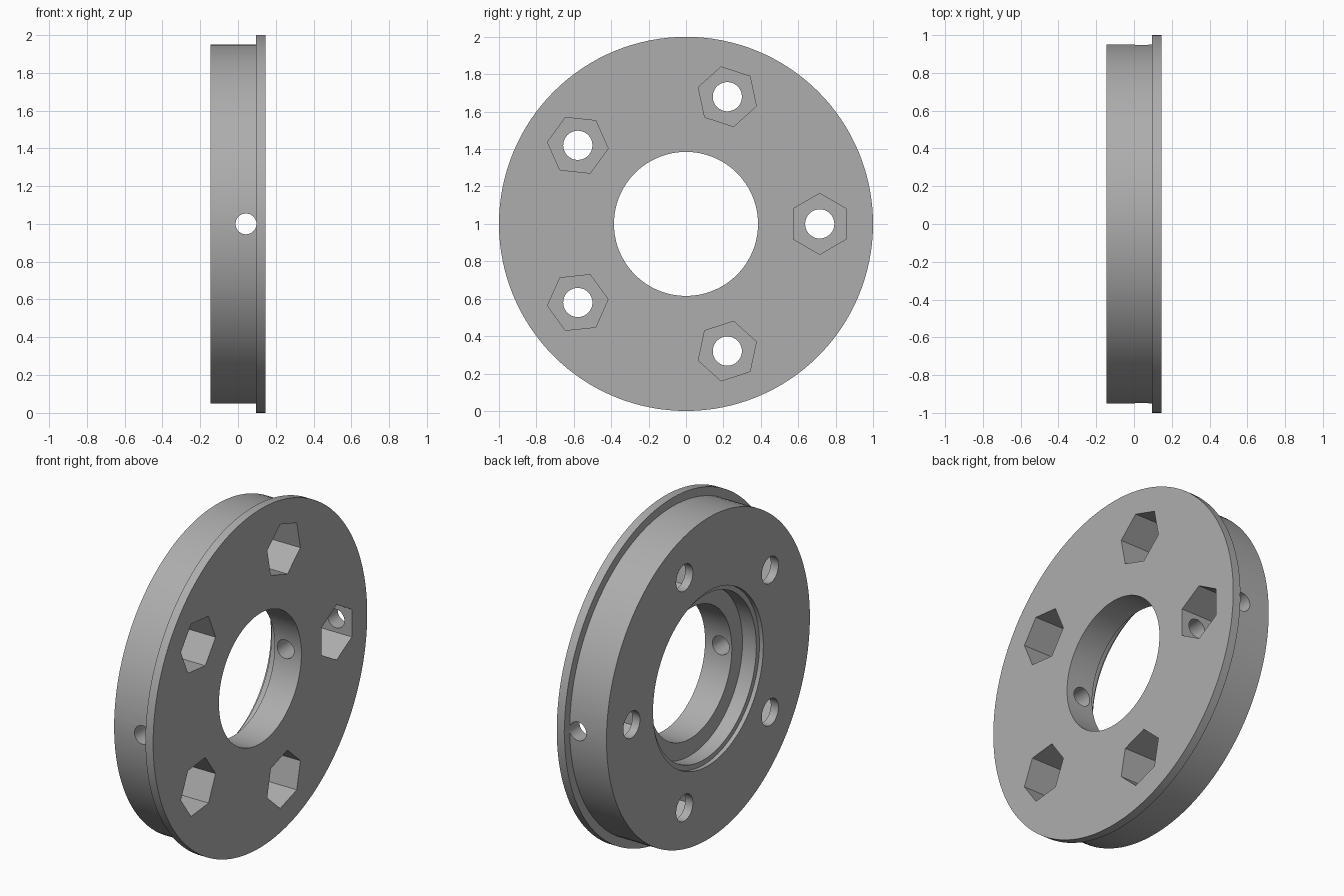
import bpy
import bmesh
import math
from mathutils import Matrix, Vector

cube = bpy.data.objects.get("Cube")
if cube:
    bpy.data.objects.remove(cube)

# Single flat grey
grey = bpy.data.materials.new("plain grey")
grey.use_nodes = True
colour = (0.42, 0.42, 0.42, 1)
grey.diffuse_color = colour
grey.node_tree.nodes["Principled BSDF"].inputs["Base Color"].default_value = colour

CENTRE = Vector((0, 0, 1))
BACK, FRONT = -0.145, 0.145


def make_object(name, bm):
    bmesh.ops.recalc_face_normals(bm, faces=bm.faces)
    mesh = bpy.data.meshes.new(name)
    bm.to_mesh(mesh)
    bm.free()
    mesh.materials.append(grey)
    obj = bpy.data.objects.new(name, mesh)
    bpy.context.collection.objects.link(obj)
    return obj


def lathe(name, profile, steps=128):
    """Spin a closed (x, radius) loop about the wheel axis."""
    bm = bmesh.new()
    rings = []
    for i in range(steps):
        a = math.tau * i / steps
        rings.append([bm.verts.new(CENTRE + Vector((x, r * math.cos(a), r * math.sin(a))))
                      for x, r in profile])
    n = len(profile)
    for i, ring in enumerate(rings):
        nxt = rings[(i + 1) % steps]
        for j in range(n):
            k = (j + 1) % n
            bm.faces.new((ring[j], ring[k], nxt[k], nxt[j]))
    return make_object(name, bm)


def add_prism(bm, sides, radius, x0, x1, matrix):
    """Prism along local x with a corner pointing along local z."""
    place = (matrix @ Matrix.Translation(((x0 + x1) / 2, 0, 0))
             @ Matrix.Rotation(math.pi / 2, 4, 'Y'))
    # quarter turn puts a corner at the top whatever the side count
    place = place @ Matrix.Rotation(math.pi / 2 if sides == 6 else 0, 4, 'Z')
    verts = bmesh.ops.create_cone(bm, cap_ends=True, segments=sides, radius1=radius,
                                  radius2=radius, depth=x1 - x0, matrix=place)["verts"]
    return verts


def cut(target, name, bm):
    cutter = make_object(name, bm)
    cutter.hide_render = True
    cutter.hide_viewport = True
    mod = target.modifiers.new(name, 'BOOLEAN')
    mod.operation = 'DIFFERENCE'
    mod.solver = 'EXACT'
    mod.object = cutter


# Flanged ring with a stepped recess at the back of the bore
ring = lathe("flanged_ring", [
    (FRONT, 0.385), (FRONT, 1.0), (0.095, 1.0), (0.095, 0.95), (BACK, 0.95),
    (BACK, 0.515), (-0.12, 0.515), (-0.12, 0.485), (-0.03, 0.485), (-0.03, 0.385)])

# Five bolt holes and hexagonal nut pockets
holes, pockets = bmesh.new(), bmesh.new()
for i in range(5):
    spot = (Matrix.Translation(CENTRE) @ Matrix.Rotation(math.tau * i / 5, 4, 'X')
            @ Matrix.Translation((0, 0.715, 0)))
    add_prism(holes, 48, 0.078, -0.3, 0.3, spot)
    # turn the hexagon so two corners lie across the radius
    verts = add_prism(pockets, 6, 0.163, -0.095, 0.3, Matrix.Identity(4))
    top = max(v.co.z for v in verts)
    if top < 0.16:
        bmesh.ops.rotate(pockets, verts=verts, cent=(0, 0, 0),
                         matrix=Matrix.Rotation(math.pi / 6, 3, 'X'))
    bmesh.ops.transform(pockets, matrix=spot, verts=verts)
cut(ring, "bolt_hole_cutter", holes)
cut(ring, "nut_pocket_cutter", pockets)

# Cross hole running through the ring from front to back
cross = bmesh.new()
add_prism(cross, 48, 0.055, -1.2, 1.2,
          Matrix.Translation(CENTRE + Vector((0.042, 0, 0))) @ Matrix.Rotation(math.pi / 2, 4, 'Z'))
cut(ring, "cross_hole_cutter", cross)

# Apply the cuts, then smooth the round walls and keep edges sharp
bpy.context.view_layer.update()
depsgraph = bpy.context.evaluated_depsgraph_get()
final = bpy.data.meshes.new_from_object(ring.evaluated_get(depsgraph))
ring.modifiers.clear()
ring.data = final
for obj in [o for o in bpy.data.objects if o.name.endswith("_cutter")]:
    bpy.data.objects.remove(obj)
bpy.ops.object.select_all(action='DESELECT')
ring.select_set(True)
bpy.context.view_layer.objects.active = ring
bpy.ops.object.shade_smooth_by_angle(angle=math.radians(30))
